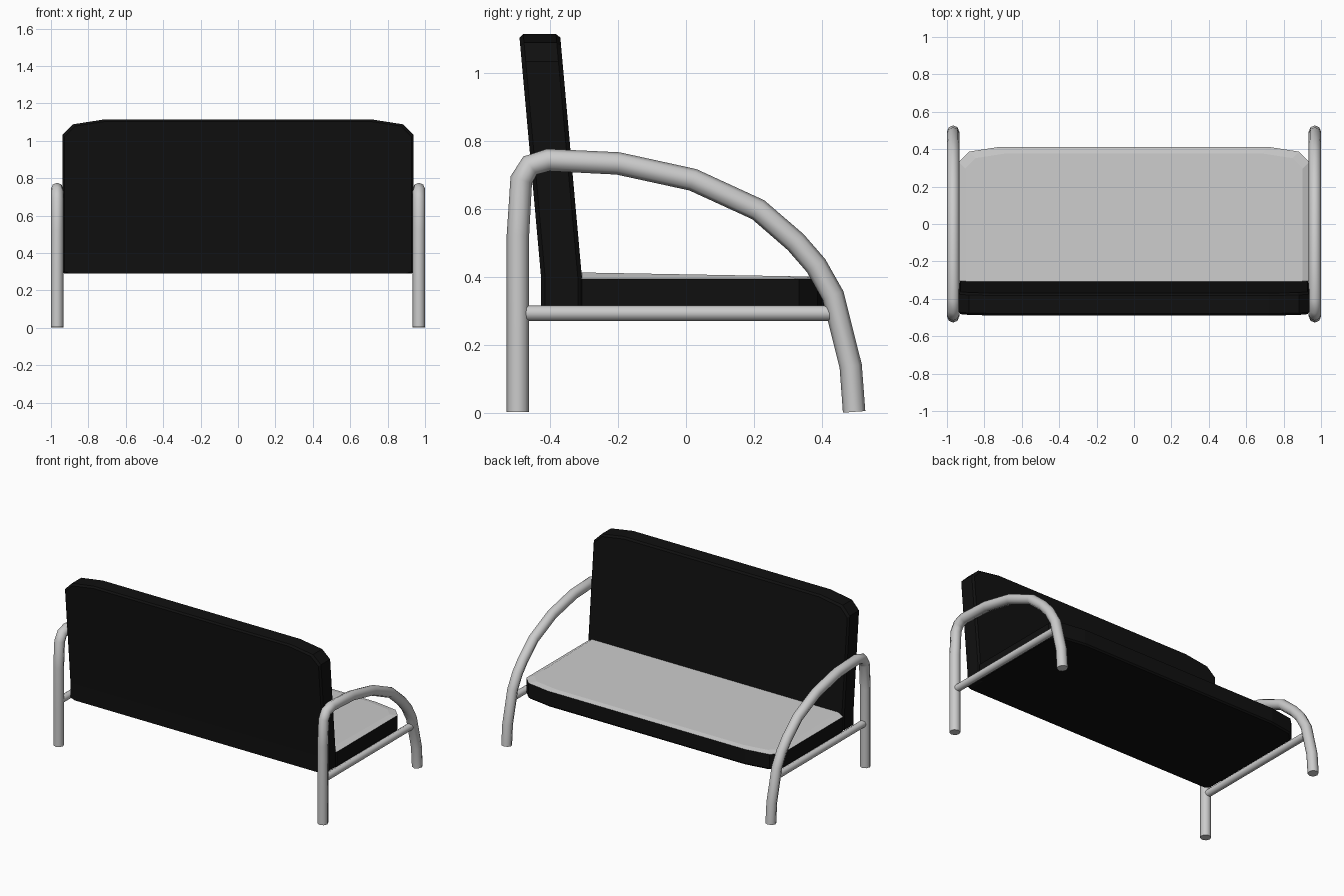
import bpy, bmesh

if "Cube" in bpy.data.objects:
    bpy.data.objects.remove(bpy.data.objects["Cube"])

black = bpy.data.materials.new("black_fabric")
black.diffuse_color = (0.005, 0.005, 0.005, 1)
black.use_nodes = True
black.node_tree.nodes["Principled BSDF"].inputs["Base Color"].default_value = black.diffuse_color

W = 0.937  # cushion half width


def outline(v0, v1, d):
    """Cushion outline with two softened far corners, inset by d."""
    w, v1, v0 = W - d, v1 - d, v0
    right = [(w - 0.03, v0), (w, v0 + 0.01), (w, v1 - 0.08),
             (w - 0.055, v1 - 0.025), (w - 0.215, v1)]
    return right + [(-u, v) for u, v in reversed(right)]


def finish(name, bm, mat=None):
    bmesh.ops.recalc_face_normals(bm, faces=bm.faces)
    me = bpy.data.meshes.new(name)
    bm.to_mesh(me)
    bm.free()
    ob = bpy.data.objects.new(name, me)
    bpy.context.collection.objects.link(ob)
    if mat:
        me.materials.append(mat)
    return ob


def loft(rings, cap_start, cap_end):
    """Join equal rings of points with quads."""
    bm = bmesh.new()
    vs = [[bm.verts.new(p) for p in r] for r in rings]
    n = len(vs[0])
    for a, b in zip(vs, vs[1:]):
        for i in range(n):
            j = (i + 1) % n
            bm.faces.new((a[i], a[j], b[j], b[i]))
    if cap_start:
        bm.faces.new(vs[0])
    if cap_end:
        bm.faces.new(vs[-1])
    return bm


# Backrest: upright below the seat line, leaning back above it
layers = [(0.01, -0.426), (0.0, -0.414), (0.0, -0.318), (0.01, -0.306)]
bm = loft([[(u, y, v) for u, v in outline(0.29, 1.113, d)] for d, y in layers], True, True)
bmesh.ops.bisect_plane(bm, geom=bm.verts[:] + bm.edges[:] + bm.faces[:],
                       plane_co=(0, 0, 0.4), plane_no=(0, 0, 1))
for v in bm.verts:
    v.co.y -= max(0, v.co.z - 0.4) * 0.09
finish("backrest", bm, black)

# Seat body: black sides and underside
layers = [(0.008, 0.29), (0.0, 0.30), (0.0, 0.393)]
bm = loft([[(u, v, z) for u, v in outline(-0.315, 0.412, d)] for d, z in layers], True, False)
finish("seat", bm, black)

# Seat top: grey panel, slightly raised and higher at the back
rim = [(u, v, 0.393) for u, v in outline(-0.315, 0.412, 0)]
inner = [(u, v, 0.407 - 0.018 * v) for u, v in outline(-0.315, 0.412, 0.035)]
finish("seat_top", loft([rim, inner], False, True))


def tube(name, x, path, r):
    cu = bpy.data.curves.new(name, 'CURVE')
    cu.dimensions = '3D'
    cu.bevel_depth = r
    cu.bevel_resolution = 2
    cu.use_fill_caps = True
    sp = cu.splines.new('POLY')
    sp.points.add(len(path) - 1)
    for p, (y, z) in zip(sp.points, path):
        p.co = (x, y, z, 1)
    ob = bpy.data.objects.new(name, cu)
    bpy.context.collection.objects.link(ob)
    bpy.ops.object.select_all(action='DESELECT')
    ob.select_set(True)
    bpy.context.view_layer.objects.active = ob
    bpy.ops.object.convert(target='MESH')
    bpy.ops.object.shade_smooth_by_angle(angle=0.9)


# Bent tube side frames with a seat rail
arch = [(-0.494, 0.003), (-0.494, 0.25), (-0.494, 0.52), (-0.484, 0.685), (-0.458, 0.727),
        (-0.405, 0.743), (-0.2, 0.733), (0.02, 0.685), (0.212, 0.597), (0.322, 0.502),
        (0.382, 0.433), (0.432, 0.345), (0.484, 0.137), (0.494, 0.003)]
for side, x in (("left", -0.967), ("right", 0.967)):
    tube(side + "_arm_frame", x, arch, 0.033)
    tube(side + "_seat_rail", x, [(-0.48, 0.293), (0.445, 0.293)], 0.023)
